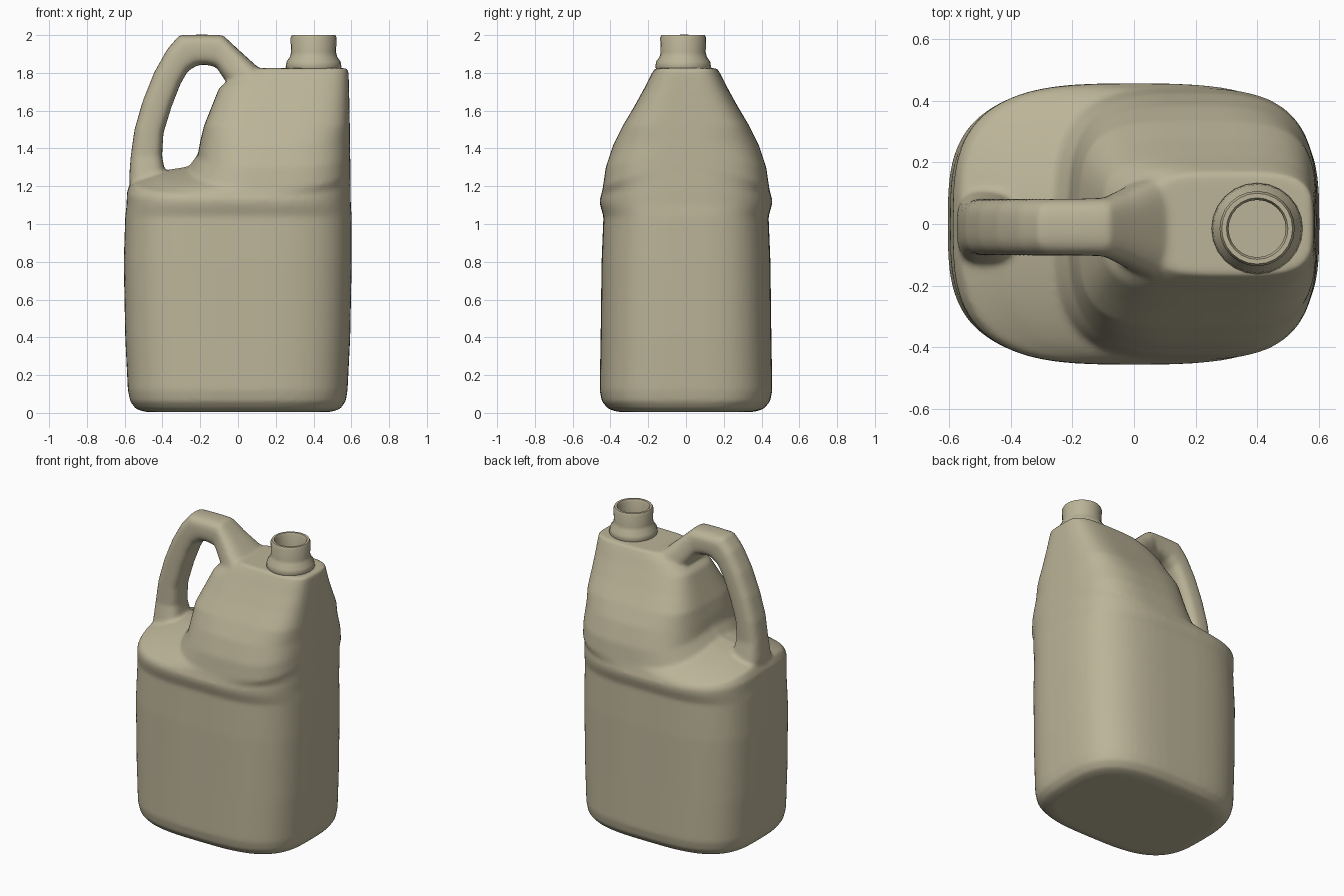
import bpy, bmesh, math
from mathutils import Vector

if "Cube" in bpy.data.objects:
    bpy.data.objects.remove(bpy.data.objects["Cube"])

plastic = bpy.data.materials.new("khaki_plastic")
plastic.use_nodes = True
COLOUR = (0.5, 0.455, 0.315, 1)
plastic.diffuse_color = COLOUR
plastic.node_tree.nodes["Principled BSDF"].inputs["Base Color"].default_value = COLOUR


def power(value, n):
    """Signed power used for rounded-rectangle sections."""
    return math.copysign(abs(value) ** (2 / n), value)


def section(count, n):
    angles = [math.tau * i / count for i in range(count)]
    return [(power(math.cos(a), n), power(math.sin(a), n)) for a in angles]


def loft(bm, rings, capped=True):
    """Skin a list of closed rings of points."""
    rows = [[bm.verts.new(p) for p in ring] for ring in rings]
    size = len(rows[0])
    for low, high in zip(rows, rows[1:]):
        for i in range(size):
            j = (i + 1) % size
            bm.faces.new((low[i], low[j], high[j], high[i]))
    if capped:
        bm.faces.new(rows[0][::-1])
        bm.faces.new(rows[-1])


def make_object(name, bm):
    bmesh.ops.recalc_face_normals(bm, faces=bm.faces)
    mesh = bpy.data.meshes.new(name)
    bm.to_mesh(mesh)
    bm.free()
    mesh.materials.append(plastic)
    obj = bpy.data.objects.new(name, mesh)
    bpy.context.collection.objects.link(obj)
    return obj


def shade(obj, degrees):
    bpy.ops.object.select_all(action="DESELECT")
    obj.select_set(True)
    bpy.context.view_layer.objects.active = obj
    bpy.ops.object.shade_smooth_by_angle(angle=math.radians(degrees))


# Body levels: height, left edge, right edge, half depth, drop at the sides
levels = [
    (0.005, -0.49, 0.49, 0.36, 0),
    (0.02, -0.54, 0.54, 0.41, 0),
    (0.06, -0.57, 0.57, 0.445, 0),
    (0.12, -0.583, 0.58, 0.457, 0),
    (0.4, -0.597, 0.594, 0.452, 0),
    (0.8, -0.605, 0.602, 0.447, 0),
    (1.04, -0.597, 0.602, 0.437, 0),
    (1.1, -0.59, 0.597, 0.455, 0),
    (1.17, -0.588, 0.597, 0.457, 0.04),
    (1.23, -0.565, 0.596, 0.45, 0.08),
    (1.28, -0.42, 0.595, 0.445, 0.11),
    (1.305, -0.26, 0.595, 0.44, 0.11),
    (1.37, -0.212, 0.594, 0.425, 0.07),
    (1.44, -0.2, 0.593, 0.385, 0.02),
    (1.52, -0.18, 0.592, 0.335, 0),
    (1.62, -0.14, 0.59, 0.275, 0),
    (1.72, -0.1, 0.588, 0.22, 0),
    (1.78, -0.03, 0.586, 0.19, 0),
    (1.825, 0.06, 0.583, 0.165, 0),
]
body = bmesh.new()
rings = []
for z, left, right, depth, drop in levels:
    n = 3.2 if z < 1.5 else 3.8
    mid, half = (left + right) / 2, (right - left) / 2
    rings.append([(mid + half * c, depth * s, z - drop * abs(s) ** 1.5)
                  for c, s in section(72, n)])
loft(body, rings)

# Handle stations: outer x and z, inner x and z, half width
stations = [
    (-0.56, 1.12, -0.36, 1.12, 0.14),
    (-0.577, 1.24, -0.385, 1.27, 0.115),
    (-0.568, 1.36, -0.402, 1.36, 0.092),
    (-0.548, 1.5, -0.395, 1.48, 0.092),
    (-0.505, 1.65, -0.352, 1.62, 0.092),
    (-0.445, 1.8, -0.305, 1.74, 0.092),
    (-0.375, 1.925, -0.265, 1.81, 0.092),
    (-0.31, 2.0, -0.215, 1.84, 0.092),
    (-0.19, 2.003, -0.17, 1.843, 0.092),
    (-0.08, 2.0, -0.115, 1.83, 0.095),
    (-0.005, 1.93, -0.075, 1.77, 0.12),
    (0.1, 1.835, 0.01, 1.67, 0.17),
    (0.16, 1.78, 0.08, 1.62, 0.16),
]
rings = []
for ox, oz, ix, iz, width in stations:
    outer, inner = Vector((ox, -0.01, oz)), Vector((ix, -0.01, iz))
    mid, half = (outer + inner) / 2, (outer - inner) / 2
    rings.append([mid + half * c + Vector((0, width * s, 0))
                  for c, s in section(32, 3)])
loft(body, rings)
jug = make_object("jug_body_with_handle", body)

# Fuse the handle into the body with soft joints
fuse = jug.modifiers.new("fuse", "REMESH")
fuse.mode = "VOXEL"
fuse.voxel_size = 0.013
fuse.use_smooth_shade = True
soften = jug.modifiers.new("soften", "SMOOTH")
soften.factor = 0.5
soften.iterations = 5
bpy.context.view_layer.update()
graph = bpy.context.evaluated_depsgraph_get()
fused = bpy.data.meshes.new_from_object(jug.evaluated_get(graph))
jug.modifiers.clear()
jug.data = fused
fused.materials.clear()
fused.materials.append(plastic)
shade(jug, 60)

# Neck: turned profile with a flange at the foot and an open mouth
profile = [(0.13, 1.8), (0.148, 1.83), (0.143, 1.86), (0.125, 1.885),
           (0.119, 1.91), (0.122, 1.985), (0.115, 2.0), (0.1, 2.0),
           (0.093, 1.985), (0.093, 1.85)]
neck = bmesh.new()
loft(neck, [[(0.4 + r * math.cos(math.tau * i / 24),
              -0.015 + r * math.sin(math.tau * i / 24), z)
             for i in range(24)] for r, z in profile])
shade(make_object("neck", neck), 50)
